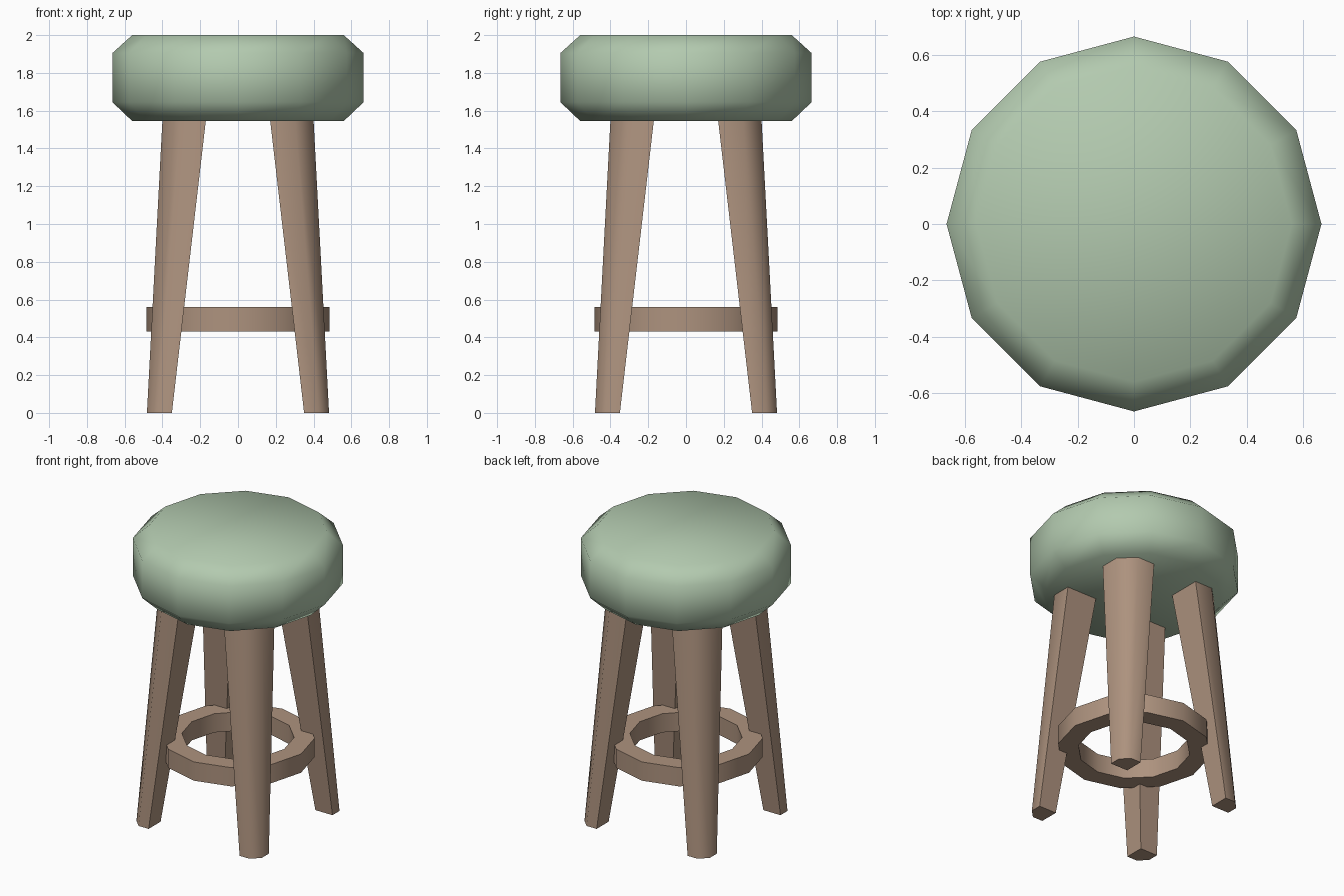
import bpy, bmesh
from math import cos, sin, pi, radians

cube = bpy.data.objects.get("Cube")
if cube:
    bpy.data.objects.remove(cube, do_unlink=True)


def material(name, rgb):
    mat = bpy.data.materials.new(name)
    mat.use_nodes = True
    mat.diffuse_color = (*rgb, 1)
    mat.node_tree.nodes["Principled BSDF"].inputs["Base Color"].default_value = (*rgb, 1)
    return mat


def loft(name, sections, mat, closed=False, smooth_angle=50):
    """Skin a list of equal-length vertex loops; cap the ends unless closed."""
    bm = bmesh.new()
    loops = [[bm.verts.new(p) for p in s] for s in sections]
    n = len(loops[0])
    pairs = list(zip(loops, loops[1:]))
    if closed:
        pairs.append((loops[-1], loops[0]))
    else:
        bm.faces.new(loops[0])
        bm.faces.new(loops[-1])
    for a, b in pairs:
        for i in range(n):
            j = (i + 1) % n
            bm.faces.new((a[i], a[j], b[j], b[i]))
    bmesh.ops.recalc_face_normals(bm, faces=bm.faces)
    mesh = bpy.data.meshes.new(name)
    bm.to_mesh(mesh)
    bm.free()
    mesh.materials.append(mat)
    obj = bpy.data.objects.new(name, mesh)
    bpy.context.collection.objects.link(obj)
    bpy.ops.object.select_all(action='DESELECT')
    obj.select_set(True)
    bpy.context.view_layer.objects.active = obj
    bpy.ops.object.shade_smooth_by_angle(angle=radians(smooth_angle))
    return obj


def circle(radius, z, sides=12):
    return [(radius * cos(2 * pi * i / sides), radius * sin(2 * pi * i / sides), z)
            for i in range(sides)]


def leg_section(inner, outer, z, sx, sy):
    """Square with its outer corner cut off."""
    cut = outer - 0.42 * (outer - inner)
    pts = [(inner, inner), (outer, inner), (outer, cut), (cut, outer), (inner, outer)]
    return [(sx * x, sy * y, z) for x, y in pts]


green = material("sage_cushion", (0.45, 0.59, 0.43))
wood = material("light_brown_wood", (0.42, 0.29, 0.21))

# Padded seat with chamfered rims
seat_profile = [(0.56, 1.545), (0.665, 1.645), (0.665, 1.905), (0.56, 2.0)]
loft("seat", [circle(r, z) for r, z in seat_profile], green, smooth_angle=60)

# Four splayed, tapering legs
for side, sx in (("left", 1), ("right", -1)):
    for end, sy in (("front", -1), ("back", 1)):
        loft(f"{end}_{side}_leg",
             [leg_section(0.35, 0.482, 0, sx, sy),
              leg_section(0.17, 0.40, 1.55, sx, sy)], wood)

# Footrest ring joining the legs
ring_profile = [(0.485, 0.43), (0.485, 0.56), (0.355, 0.56), (0.355, 0.43)]
loft("footrest_ring", [circle(r, z) for r, z in ring_profile], wood, closed=True)
